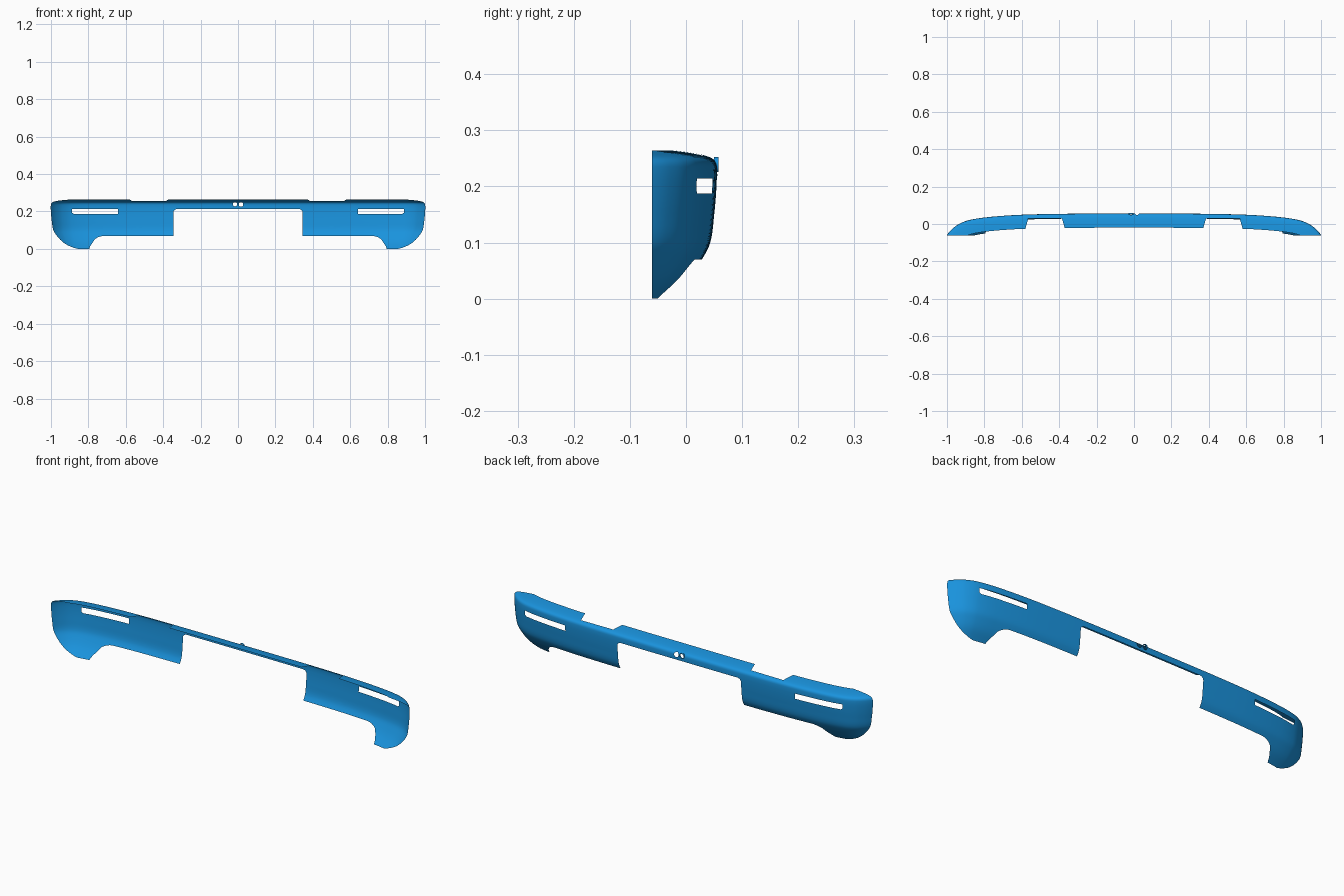
import bpy, bmesh, math
from mathutils import Vector

if "Cube" in bpy.data.objects:
    bpy.data.objects.remove(bpy.data.objects["Cube"])


def spline(pts, n):
    """Smooth Catmull-Rom path through 2D points, n steps per span."""
    p = [Vector(q) for q in pts]
    p = [2 * p[0] - p[1]] + p + [2 * p[-1] - p[-2]]
    out = []
    for i in range(1, len(p) - 2):
        a, b, c, d = p[i - 1:i + 3]
        # non-uniform tangents keep uneven spacing smooth
        l0, l1, l2 = (b - a).length, (c - b).length, (d - c).length
        m1 = (c - a) / (l0 + l1) * l1
        m2 = (d - b) / (l1 + l2) * l1
        for k in range(n):
            t = k / n
            out.append(b * (2*t**3 - 3*t*t + 1) + m1 * (t**3 - 2*t*t + t)
                       + c * (3*t*t - 2*t**3) + m2 * (t**3 - t*t))
    out.append(p[-2])
    return out


def cut(bm, poly, axes, zmin=-9.0):
    """Remove the part of the shell inside a convex outline (counter-clockwise)."""
    a, b = axes
    faces = [f for f in bm.faces if f.calc_center_median().z > zmin]
    for i, p in enumerate(poly):
        q = poly[(i + 1) % len(poly)]
        co, no = Vector(), Vector()
        co[a], co[b] = p
        no[a], no[b] = q[1] - p[1], p[0] - q[0]
        geom = set(faces)
        for f in faces:
            geom.update(f.edges)
            geom.update(f.verts)
        res = bmesh.ops.bisect_plane(bm, geom=list(geom), dist=1e-6,
                                     plane_co=co, plane_no=no)
        faces = [f for f in res['geom'] if isinstance(f, bmesh.types.BMFace)
                 and (f.calc_center_median() - co).dot(no) < 0]
    bmesh.ops.delete(bm, geom=faces, context='FACES')


def arc(cx, cz, rx, rz, a0, a1, n):
    return [(cx + rx * math.cos(math.radians(a0 + (a1 - a0) * i / n)),
             cz + rz * math.sin(math.radians(a0 + (a1 - a0) * i / n)))
            for i in range(n + 1)]


# Plan curve of the outer face, and section as (inward offset, height)
plan = spline([(0, .055), (.2, .055), (.45, .053), (.64, .047), (.8, .034),
               (.89, .018), (.94, -.003), (.975, -.03), (1.0, -.06),
               (1.012, -.085), (1.02, -.12)], 8)
section = spline([(.085, 0), (.05, .035), (.027, .068), (.011, .1), (.004, .15),
                  (0, .2), (0, .235), (.004, .246), (.015, .253),
                  (.04, .259), (.075, .264)], 5)

# Half shell: section swept along the plan curve
bm = bmesh.new()
rows = []
for i, p in enumerate(plan):
    t = (plan[min(i + 1, len(plan) - 1)] - plan[max(i - 1, 0)]).normalized()
    if i == 0:
        t = Vector((1, 0))
    rows.append([bm.verts.new((p.x + t.y * d, p.y - t.x * d, z)) for d, z in section])
for r, s in zip(rows, rows[1:]):
    for j in range(len(section) - 1):
        bm.faces.new((r[j], r[j + 1], s[j + 1], s[j]))

# Planar rim at the ends
bmesh.ops.bisect_plane(bm, geom=bm.verts[:] + bm.edges[:] + bm.faces[:],
                       plane_co=(0, -.061, 0), plane_no=(0, -1, 0), clear_outer=True)
# Centre opening with rounded corner
cut(bm, [(-.1, -.1), (.345, -.1)] + arc(.325, .195, .02, .018, 0, 90, 6) + [(-.1, .213)],
    (0, 2), -9)
# Lower edge and curved step at the corner
cut(bm, [(-.1, -.1), (.81, -.1), (.8, 0)] + arc(.71, .0, .082, .07, 12, 90, 8)
    + [(-.1, .07)], (0, 2))
# Lamp slot
cut(bm, [(.642, .187), (.878, .187), (.887, .193), (.887, .214), (.642, .214)], (0, 2))
# Notch in the top lip
cut(bm, [(.365, -.04), (.585, -.04), (.565, .03), (.385, .03)], (0, 1), .24)
# Small round hole
cut(bm, arc(.016, .237, .012, .012, 0, 337.5, 15), (0, 2))

me = bpy.data.meshes.new("bumper_shell")
bm.to_mesh(me)
bm.free()
shell = bpy.data.objects.new("bumper_shell", me)
bpy.context.collection.objects.link(shell)
mod = shell.modifiers.new("mirror", 'MIRROR')
mod.use_clip = True

# Small collar around one hole
bm = bmesh.new()
loops = [[bm.verts.new((-.016 + x, y, .239 + z)) for x, z in arc(0, 0, r, r, 0, 345, 23)]
         for r, y in ((.0135, .05), (.0135, .058), (.0115, .058), (.0115, .05))]
for a, b in zip(loops, loops[1:]):
    for i in range(24):
        j = (i + 1) % 24
        bm.faces.new((a[i], a[j], b[j], b[i]))
bmesh.ops.recalc_face_normals(bm, faces=bm.faces[:])
me = bpy.data.meshes.new("hole_collar")
bm.to_mesh(me)
bm.free()
collar = bpy.data.objects.new("hole_collar", me)
bpy.context.collection.objects.link(collar)

# Blue paint and smooth shading
mat = bpy.data.materials.new("blue_paint")
mat.diffuse_color = (.01, .29, .72, 1)
mat.use_nodes = True
mat.node_tree.nodes["Principled BSDF"].inputs["Base Color"].default_value = mat.diffuse_color
for ob in (shell, collar):
    ob.data.materials.append(mat)
    bpy.ops.object.select_all(action='DESELECT')
    ob.select_set(True)
    bpy.context.view_layer.objects.active = ob
    bpy.ops.object.shade_smooth_by_angle(angle=math.radians(40))
